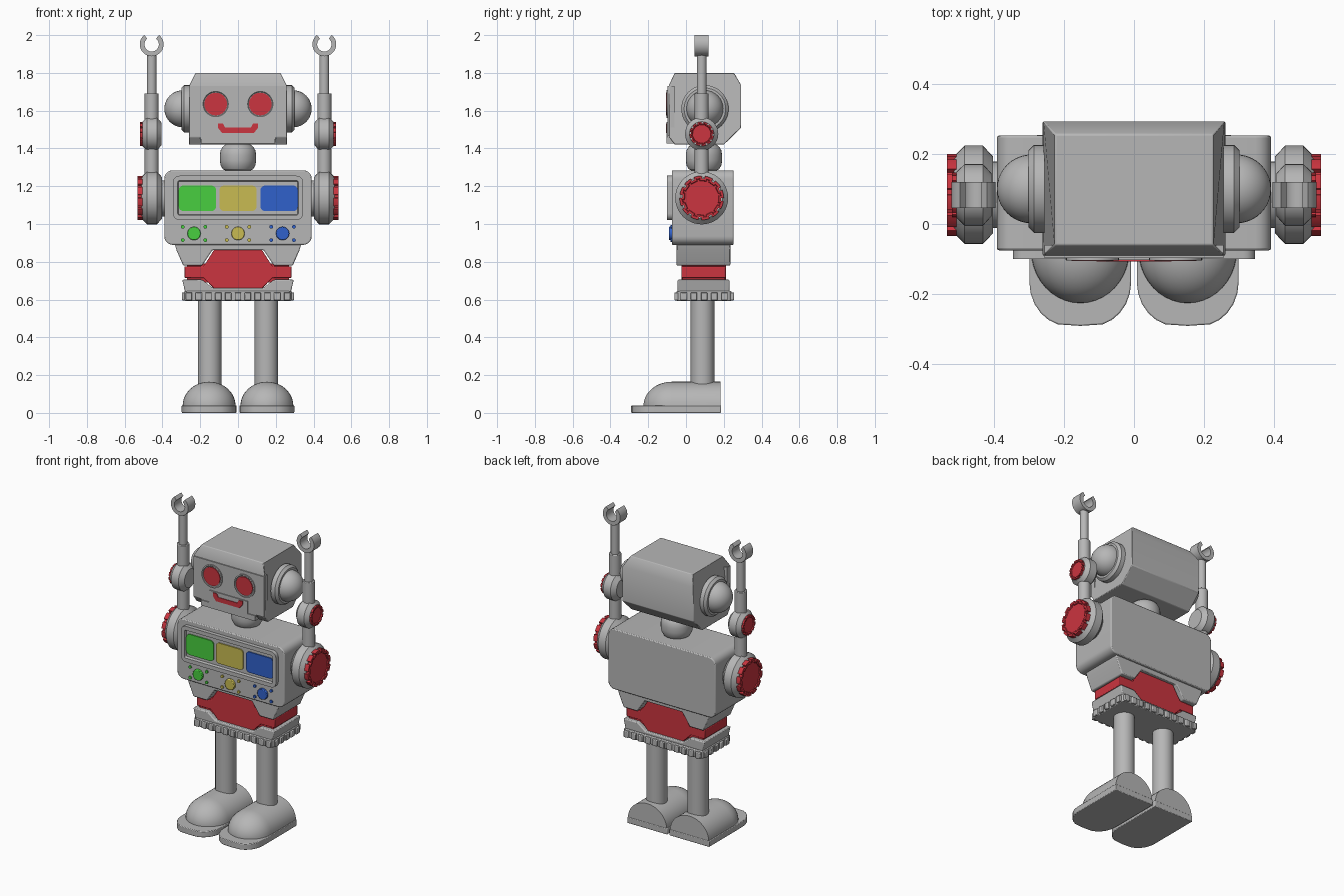
import bpy, bmesh
from math import sin, cos, pi, radians
from mathutils import Vector

cube = bpy.data.objects.get("Cube")
if cube:
    bpy.data.objects.remove(cube, do_unlink=True)


def material(name, rgb):
    m = bpy.data.materials.new(name)
    m.use_nodes = True
    col = (*rgb, 1)
    m.diffuse_color = col
    bsdf = m.node_tree.nodes["Principled BSDF"]
    bsdf.inputs["Base Color"].default_value = col
    bsdf.inputs["Roughness"].default_value = 0.6
    return m


GREY = material("light grey", (0.47, 0.47, 0.47))
RED = material("red", (0.6, 0.035, 0.05))
GREEN = material("green", (0.065, 0.62, 0.05))
YELLOW = material("yellow", (0.58, 0.5, 0.085))
BLUE = material("blue", (0.03, 0.12, 0.6))
parts = []


def finish(name, bm, mat, bevel=0):
    bmesh.ops.recalc_face_normals(bm, faces=bm.faces)
    me = bpy.data.meshes.new(name)
    bm.to_mesh(me)
    bm.free()
    me.materials.append(mat)
    ob = bpy.data.objects.new(name, me)
    bpy.context.collection.objects.link(ob)
    if bevel:
        b = ob.modifiers.new("Bevel", "BEVEL")
        b.width, b.segments, b.limit_method = bevel, 2, "ANGLE"
        b.angle_limit = radians(35)
    parts.append(ob)
    return ob


def loft(name, rings, mat, bevel=0, inset=None):
    """Skin a row of equal closed rings and cap both ends; inset presses in the first cap."""
    bm = bmesh.new()
    rows = [[bm.verts.new(p) for p in ring] for ring in rings]
    n = len(rows[0])
    for a, b in zip(rows, rows[1:]):
        for i in range(n):
            j = (i + 1) % n
            bm.faces.new((a[i], a[j], b[j], b[i]))
    cap = bm.faces.new(rows[0])
    bm.faces.new(rows[-1])
    if inset:
        bmesh.ops.recalc_face_normals(bm, faces=bm.faces)
        bmesh.ops.inset_region(bm, faces=[cap], thickness=inset[0])
        push = cap.normal * -inset[1]
        new = bmesh.ops.inset_region(bm, faces=[cap], thickness=0.004)
        bmesh.ops.translate(bm, verts=cap.verts, vec=push)
    return finish(name, bm, mat, bevel)


def prism(name, pts, y0, y1, mat, bevel=0, inset=None):
    """Front outline (x, z) extruded in depth."""
    return loft(name, [[(x, y, z) for x, z in pts] for y in (y0, y1)], mat, bevel, inset)


def lathe(name, profile, axis, loc, mat, sides=32, bevel=0):
    """Turn (radius, distance) pairs about an axis direction."""
    q = Vector(axis).to_track_quat("Z", "Y")
    rings = [[q @ Vector((r * cos(2 * pi * i / sides), r * sin(2 * pi * i / sides), h)) + Vector(loc)
              for i in range(sides)] for r, h in profile]
    return loft(name, rings, mat, bevel)


def rounded(cx, cz, w, h, r, steps=5):
    pts = []
    for k, (sx, sz) in enumerate(((1, 1), (-1, 1), (-1, -1), (1, -1))):
        for i in range(steps + 1):
            a = (k + i / steps) * pi / 2
            pts.append((cx + sx * (w / 2 - r) + r * cos(a), cz + sz * (h / 2 - r) + r * sin(a)))
    return pts


def mirrored(half):
    """Close an outline from its right half, listed top to bottom."""
    return half + [(-x, z) for x, z in reversed(half)]


def disc(x, z, r, sides=24):
    return [(x + r * cos(2 * pi * i / sides), z + r * sin(2 * pi * i / sides)) for i in range(sides)]


# Head: side outline swept across, top edge drawn in
side = [(-0.09, 1.735), (-0.06, 1.8), (0.255, 1.8), (0.292, 1.735),
        (0.292, 1.51), (0.2, 1.42), (-0.06, 1.42), (-0.09, 1.46)]
loft("head", [[(s * (0.225 if z > 1.79 else 0.26), y, z) for y, z in side] for s in (-1, 1)], GREY, 0.004)
prism("face_plate", mirrored([(0.255, 1.73), (0.255, 1.465), (0.2, 1.465), (0.2, 1.45)]), -0.097, -0.06, GREY)
prism("jaw_plate", mirrored([(0.14, 1.54), (0.14, 1.46), (0.195, 1.46), (0.195, 1.425)]), -0.103, -0.06, GREY)
prism("mouth", mirrored([(0.08, 1.533), (0.107, 1.533), (0.107, 1.51), (0.085, 1.483)])[:4]
      + [(-0.085, 1.483), (-0.107, 1.51), (-0.107, 1.533), (-0.08, 1.533), (-0.07, 1.512), (0.07, 1.512)],
      -0.107, -0.1, RED)

# Eyes and ears
for s, tag in ((-1, "right"), (1, "left")):
    prism(tag + "_eye_rim", disc(s * 0.118, 1.635, 0.075, 32), -0.104, -0.09, GREY, 0, (0.008, 0.004))
    prism(tag + "_eye", disc(s * 0.118, 1.635, 0.06, 32), -0.105, -0.098, RED)
    lathe(tag + "_ear_disc", [(0.125, 0), (0.125, 0.03), (0.11, 0.045)], (s, 0, 0), (s * 0.255, 0.1, 1.61), GREY, 40)
    dome = [(0.098 * cos(a * pi / 20), 0.098 * sin(a * pi / 20)) for a in range(10)] + [(0.002, 0.098)]
    lathe(tag + "_ear_dome", dome, (s, 0, 0), (s * 0.292, 0.1, 1.61), GREY, 32)

# Neck: barrel with rounded ends
neck = [(0.06, 1.28), (0.08, 1.29), (0.092, 1.31), (0.096, 1.335),
        (0.096, 1.365), (0.092, 1.39), (0.08, 1.41), (0.06, 1.425)]
lathe("neck", neck, (0, 0, 1), (0, 0.095, 0), GREY)

# Chest with sunken screen panel, screens and knobs
prism("chest", rounded(0, 1.087, 0.78, 0.395, 0.045), -0.075, 0.252, GREY, 0.006)
prism("screen_frame", rounded(0, 1.138, 0.69, 0.235, 0.035), -0.1, -0.07, GREY, 0, (0.026, 0.018))
for x, mat, tag in ((-0.215, GREEN, "green"), (0, YELLOW, "yellow"), (0.218, BLUE, "blue")):
    prism(tag + "_screen", rounded(x, 1.136, 0.198, 0.135, 0.025), -0.089, -0.08, mat)
    kx = x / 0.217 * 0.235
    prism(tag + "_knob", disc(kx, 0.95, 0.036, 12), -0.09, -0.07, mat, 0.004)
    for dx in (-0.06, 0.06):
        for dz in (-0.035, 0.035):
            prism(tag + "_button", disc(kx + dx, 0.95 + dz, 0.01, 10), -0.083, -0.07, mat)

# Waist: notched grey bands around a red core with a hexagon front and back
prism("upper_waist", mirrored([(0.335, 0.895), (0.325, 0.86), (0.29, 0.78), (0.19, 0.78), (0.135, 0.862)]),
      -0.05, 0.235, GREY, 0.006)
prism("red_core", mirrored([(0.12, 0.875), (0.13, 0.858), (0.182, 0.775), (0.284, 0.775), (0.284, 0.715),
                            (0.182, 0.715), (0.125, 0.655)]), -0.025, 0.212, RED, 0.004)
prism("red_band", mirrored([(0.27, 0.79), (0.27, 0.69)]), -0.018, 0.205, RED)
prism("lower_waist", mirrored([(0.135, 0.662), (0.19, 0.705), (0.295, 0.705), (0.28, 0.64)]),
      -0.045, 0.23, GREY, 0.006)

# Skirt plate with ribs on all four edges
loft("skirt", [[(x, y, z) for x, y in rounded(0, 0.096, 0.57, 0.292, 0.025)] for z in (0.593, 0.645)], GREY, 0.005)
bm = bmesh.new()


def rib(x, y, sx, sy):
    made = bmesh.ops.create_cube(bm, size=1)["verts"]
    for v in made:
        v.co = (x + v.co.x * sx, y + v.co.y * sy, 0.617 + v.co.z * 0.042)


for i in range(11):
    for y in (-0.05, 0.242):
        rib((i - 5) * 0.052, y, 0.034, 0.024)
for i in range(5):
    for x in (-0.284, 0.284):
        rib(x, 0.096 + (i - 2) * 0.054, 0.024, 0.034)
finish("skirt_ribs", bm, GREY, 0.004)


def gear(name, r, x0, x1, s, y, z, teeth):
    """Red dial with a notched rim and a dished face."""
    pts = []
    for i in range(teeth):
        for f, k in ((0, 1), (0.25, 1), (0.5, 1), (0.7, 1), (0.72, 0.88), (0.98, 0.88)):
            a = 2 * pi * (i + f) / teeth
            pts.append((y + k * r * cos(a), z + k * r * sin(a)))
    loft(name, [[(s * x, py, pz) for py, pz in pts] for x in (x1, x0)], RED, 0, (r * 0.12, 0.006))


for s, tag in ((-1, "right"), (1, "left")):
    ax, ay = s * 0.457, 0.083
    out = (s, 0, 0)
    # Shoulder and elbow joints with red dials
    lathe(tag + "_shoulder_axle", [(0.095, 0.38), (0.095, 0.43)], out, (0, ay, 1.135), GREY)
    lathe(tag + "_shoulder", [(0.11, 0.402), (0.14, 0.43), (0.14, 0.482), (0.11, 0.512)], out, (0, ay, 1.138), GREY, 40)
    gear(tag + "_shoulder_dial", 0.117, 0.5, 0.533, s, ay, 1.138, 12)
    lathe(tag + "_elbow", [(0.06, 0.405), (0.088, 0.43), (0.088, 0.482), (0.065, 0.506)], out, (0, ay, 1.477), GREY)
    gear(tag + "_elbow_dial", 0.064, 0.497, 0.518, s, ay, 1.477, 12)
    # Arm tubes
    for part, r, z0, z1 in (("upper_arm", 0.037, 1.25, 1.4), ("forearm", 0.037, 1.54, 1.692), ("wrist_rod", 0.026, 1.68, 1.895)):
        lathe(f"{tag}_{part}", [(r, z0), (r, z1)], (0, 0, 1), (ax, ay, 0), GREY, 24, 0.003)
    # Open ring claw
    arc = [radians(128 + 284 * i / 28) for i in range(29)]
    claw = [(ax + 0.063 * cos(a), 1.951 + 0.063 * sin(a)) for a in arc]
    claw += [(ax + 0.038 * cos(a), 1.951 + 0.038 * sin(a)) for a in reversed(arc)]
    prism(tag + "_claw", claw, ay - 0.037, ay + 0.037, GREY)

    # Leg, sole and rounded shoe
    fx = s * 0.153
    lathe(tag + "_leg", [(0.063, 0.1), (0.063, 0.61)], (0, 0, 1), (s * 0.15, 0.088, 0), GREY)
    outline = [(fx + 0.145 - 0.0, 0.185), (fx - 0.145, 0.185)]
    for i in range(13):
        a = pi + pi * i / 12
        toe = 1 if sin(a) < -0.01 else 0
        cx = fx + (0.035 if cos(a) > 0.01 else -0.035 if cos(a) < -0.01 else 0)
        outline.append((cx + 0.11 * cos(a), -0.165 + 0.125 * sin(a)))
    loft(tag + "_sole", [[(x, y, z) for x, y in outline] for z in (0, 0.04)], GREY, 0.004)
    rings = []
    for k, y in [(max(sin(t * pi / 20), 0.01), -0.075 - 0.15 * cos(t * pi / 20)) for t in range(11)] + [(1, 0.183)]:
        rings.append([(fx + 0.14 * k * cos(pi * i / 20), y, 0.038 + 0.127 * k * sin(pi * i / 20)) for i in range(21)])
    loft(tag + "_shoe", rings, GREY)

# Smooth round surfaces, keep edges sharp
bpy.ops.object.select_all(action="DESELECT")
for ob in parts:
    ob.select_set(True)
bpy.context.view_layer.objects.active = parts[0]
bpy.ops.object.shade_smooth_by_angle(angle=radians(32))
